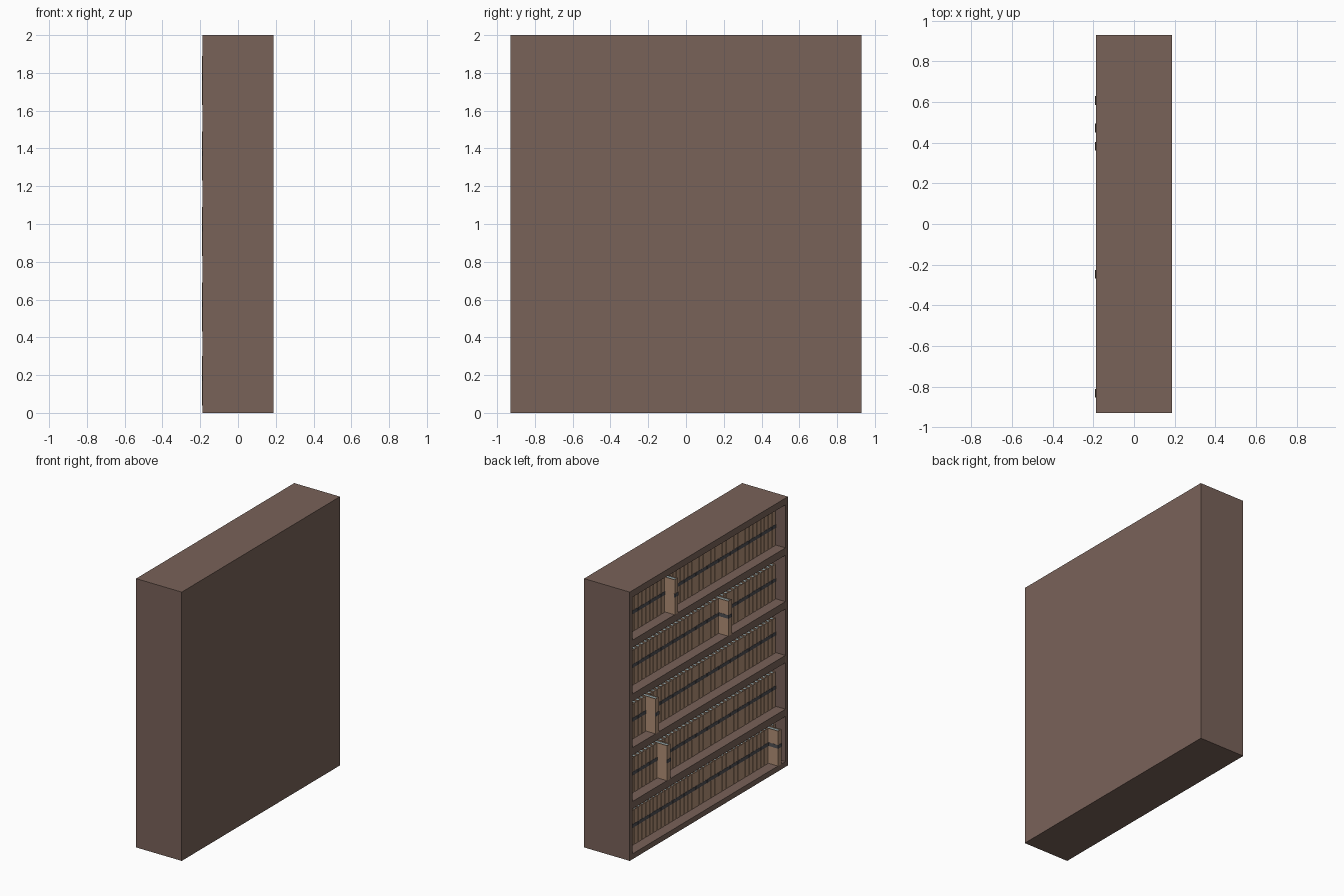
import bpy
import bmesh
from mathutils import Vector

cube = bpy.data.objects.get("Cube")
if cube:
    bpy.data.objects.remove(cube, do_unlink=True)


def material(name, srgb):
    rgb = [((c / 255 + 0.055) / 1.055) ** 2.4 for c in srgb]
    mat = bpy.data.materials.new(name)
    mat.use_nodes = True
    mat.diffuse_color = (*rgb, 1)
    bsdf = mat.node_tree.nodes["Principled BSDF"]
    bsdf.inputs["Base Color"].default_value = (*rgb, 1)
    bsdf.inputs["Roughness"].default_value = 0.8
    return mat


WOOD = material("dark_wood", (121, 98, 89))
LEATHER = material("tan_leather", (178, 143, 118))
PAPER = material("grey_paper", (150, 168, 170))
BAND = material("charcoal_band", (80, 80, 84))


def add_box(bm, lo, hi, slot=0):
    """Add an axis-aligned box between two corners."""
    lo, hi = Vector(lo), Vector(hi)
    verts = bmesh.ops.create_cube(bm, size=1)["verts"]
    for v in verts:
        v.co = (lo + hi) / 2 + v.co * (hi - lo)
    for face in {f for v in verts for f in v.link_faces}:
        face.material_index = slot


def finish(name, bm, mats):
    mesh = bpy.data.meshes.new(name)
    bm.to_mesh(mesh)
    bm.free()
    for mat in mats:
        mesh.materials.append(mat)
    obj = bpy.data.objects.new(name, mesh)
    bpy.context.collection.objects.link(obj)
    return obj


def board(name, lo, hi):
    bm = bmesh.new()
    add_box(bm, lo, hi)
    finish(name, bm, [WOOD])


# Case dimensions; the open side faces -x
DEPTH, HALF, HEIGHT = 0.188, 0.93, 2.0
SIDE, BACK = 0.03, 0.03
SHELF_TOPS = [1.63, 1.23, 0.83, 0.43, 0.04]
inner = HALF - SIDE
rear = DEPTH - BACK

# Outer boards
board("back_panel", (rear, -HALF, 0), (DEPTH, HALF, HEIGHT))
board("left_end", (-DEPTH, inner, 0), (rear, HALF, HEIGHT))
board("right_end", (-DEPTH, -HALF, 0), (rear, -inner, HEIGHT))
board("top_board", (-DEPTH, -inner, HEIGHT - 0.05), (rear, inner, HEIGHT))

# Shelves, the lowest one being the floor of the case
for n, top in enumerate(SHELF_TOPS):
    thick = min(0.055, top)
    board(f"shelf_{n + 1}", (-DEPTH, -inner, top - thick), (rear, inner, top))

# Books
COUNT = 40
PITCH = 2 * inner / COUNT
THICK, TALL, LONG, COVER = 0.04, 0.26, 0.21, 0.006
FRONT, PULL = -0.11, 0.08


def add_book(bm, x, y, z, wrapped):
    """Spine, two covers, page block and band, with its spine facing -x."""
    y0, y1 = y - THICK / 2, y + THICK / 2
    add_box(bm, (x, y0, z), (x + COVER, y1, z + TALL))
    for a, b in ((y0, y0 + COVER), (y1 - COVER, y1)):
        add_box(bm, (x + COVER, a, z), (x + LONG, b, z + TALL))
    add_box(bm, (x + COVER, y0 + COVER, z + 0.005),
            (x + LONG - 0.006, y1 - COVER, z + TALL - 0.005), 1)
    # Band across the spine, or all round the covers
    reach = LONG if wrapped else COVER
    low, high = z + TALL * 0.5, z + TALL * 0.6
    e = 0.0015
    add_box(bm, (x - e, y0 - e, low), (x, y1 + e, high), 2)
    for a, b in ((y0 - e, y0), (y1, y1 + e)):
        add_box(bm, (x, a, low), (x + reach, b, high), 2)


# One book on every shelf is pulled forward; some of those are fully banded
pulled = [(11, False), (25, True), (6, False), (9, False), (38, True)]
for n, (z, (out, wrapped)) in enumerate(zip(SHELF_TOPS, pulled)):
    row = bmesh.new()
    loose = bmesh.new()
    for i in range(COUNT):
        y = inner - PITCH * (i + 0.5)
        if i == out:
            add_book(loose, FRONT - PULL, y, z, wrapped)
        else:
            add_book(row, FRONT, y, z, False)
    finish(f"book_row_{n + 1}", row, [LEATHER, PAPER, BAND])
    finish(f"pulled_book_{n + 1}", loose, [LEATHER, PAPER, BAND])
